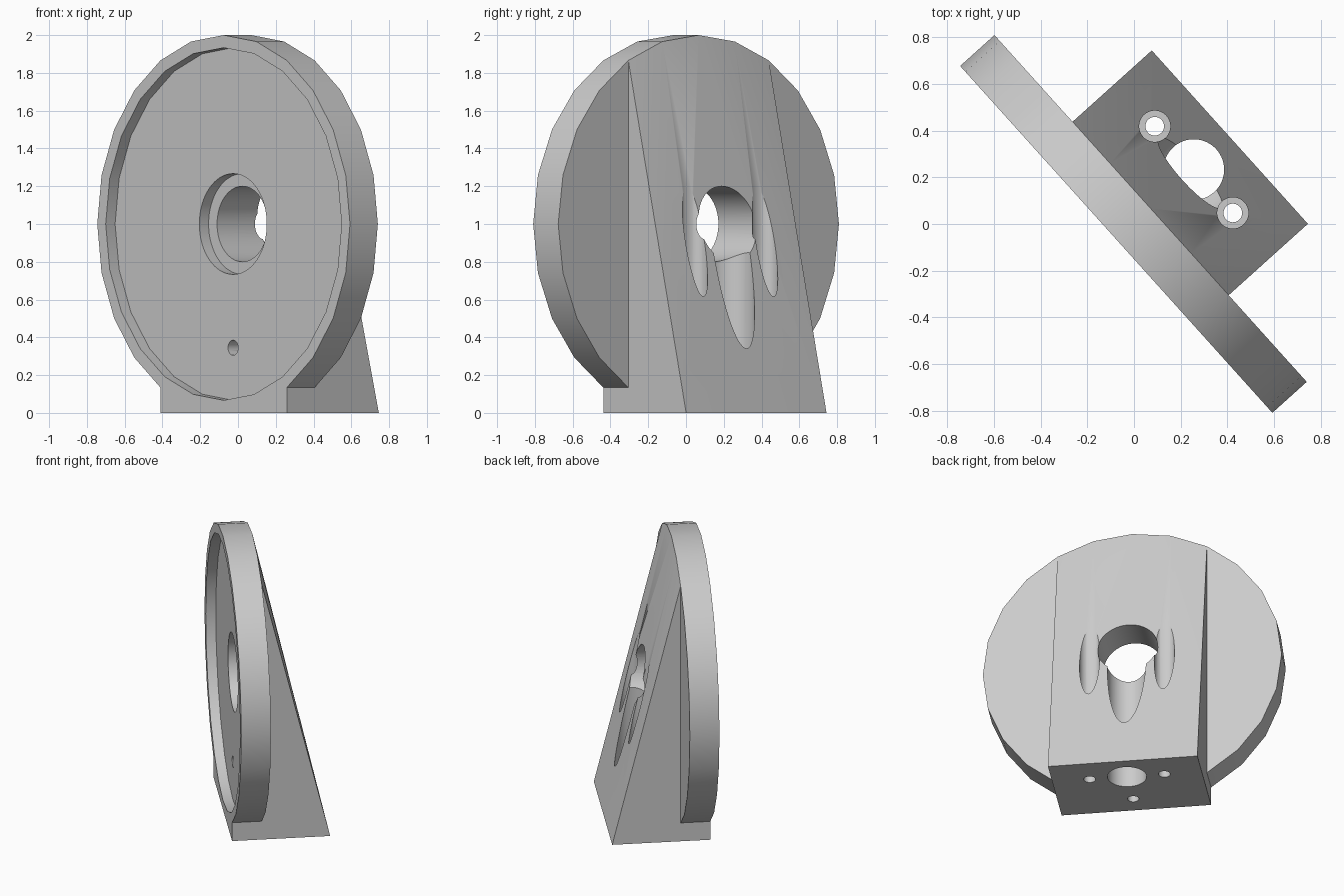
import bpy, bmesh, math
from mathutils import Matrix

cube = bpy.data.objects.get("Cube")
if cube:
    bpy.data.objects.remove(cube, do_unlink=True)

THICK, DEPTH, HALF = 0.198, 0.655, 0.5   # disc thickness, base depth, half base width
RECESS, STEP = 0.067, 0.133              # depths of the face recess and bore step
HOLE_Y = 0.447                           # line of the upright holes

grey = bpy.data.materials.new("plain grey")
grey.use_nodes = True
colour = (0.6, 0.6, 0.6, 1)
grey.diffuse_color = colour
grey.node_tree.nodes["Principled BSDF"].inputs["Base Color"].default_value = colour


def make_object(name, bm):
    bmesh.ops.recalc_face_normals(bm, faces=bm.faces)
    mesh = bpy.data.meshes.new(name)
    bm.to_mesh(mesh)
    bm.free()
    mesh.materials.append(grey)
    obj = bpy.data.objects.new(name, mesh)
    bpy.context.collection.objects.link(obj)
    return obj


# Disc outline on a square foot, with a wedge leaning on its back
bm = bmesh.new()
angles = [math.radians(a) for a in range(30, 331, 15)]
front, back = [[bm.verts.new((math.sin(a), y, 1 - math.cos(a))) for a in angles]
               for y in (0, THICK)]
foot = [bm.verts.new((s * HALF, 0, 0)) for s in (1, -1)]
rear = [bm.verts.new((s * HALF, DEPTH, 0)) for s in (1, -1)]
last = len(angles) - 1
top = last // 2
bm.faces.new(front + [foot[1], foot[0]])
for i in range(last):
    bm.faces.new((front[i], front[i + 1], back[i + 1], back[i]))
bm.faces.new((foot[0], foot[1], rear[1], rear[0]))
for side, end, shoulder, step in ((0, 0, top - 2, 1), (1, last, top + 2, -1)):
    bm.faces.new([back[i] for i in range(end, shoulder + step, step)])
    bm.faces.new((foot[side], front[end], back[end], back[shoulder], rear[side]))
    for i in (shoulder, shoulder + step):
        bm.faces.new((back[i], back[i + step], rear[side]))
bm.faces.new((back[top], rear[0], rear[1]))
body = make_object("disc_stand", bm)


def drill(name, radius, start, length, axis, sides=64):
    """Cut a round hole from start along +y or +z."""
    bm = bmesh.new()
    bmesh.ops.create_cone(bm, cap_ends=True, segments=sides, radius1=radius,
                          radius2=radius, depth=length,
                          matrix=Matrix.Translation((0, 0, length / 2)))
    if axis == "y":
        bmesh.ops.rotate(bm, verts=bm.verts, matrix=Matrix.Rotation(-math.pi / 2, 3, "X"))
    bmesh.ops.translate(bm, verts=bm.verts, vec=start)
    cutter = make_object(name, bm)
    cutter.hide_render = True
    mod = body.modifiers.new(name, "BOOLEAN")
    mod.operation, mod.solver, mod.object = "DIFFERENCE", "EXACT", cutter
    bpy.context.view_layer.objects.active = body
    bpy.ops.object.modifier_apply(modifier=name)
    bpy.data.objects.remove(cutter, do_unlink=True)


# Face recess, stepped centre bore
drill("face_recess", 14 / 15, (0, -0.1, 1), 0.1 + RECESS, "y", 24)
drill("bore_step", 4 / 15, (0, -0.1, 1), 0.1 + STEP, "y")
drill("centre_bore", 0.2, (0, -0.1, 1), 1, "y")

# Upright holes: wide centre one, and two counterbored screw holes
drill("upright_hole", 0.13, (0, HOLE_Y, -0.1), 1.1, "z")
for x in (-0.25, 0.25):
    drill("screw_hole", 0.04, (x, HOLE_Y, -0.1), 1, "z", 32)
    drill("screw_head", 0.067, (x, HOLE_Y, 0.133), 1.5, "z", 48)

# Small channel from the face down to the base
drill("channel_front", 0.04, (0, -0.1, 0.345), 0.25, "y", 32)
drill("channel_base", 0.038, (0, 0.15, -0.1), 0.445, "z", 32)

# Smooth the round walls and turn the stand into place
bpy.ops.object.select_all(action="DESELECT")
body.select_set(True)
bpy.context.view_layer.objects.active = body
bpy.ops.object.shade_smooth_by_angle(angle=math.radians(30))
body.rotation_euler.z = math.radians(-48)
body.location = (-0.076, -0.066, 0)
